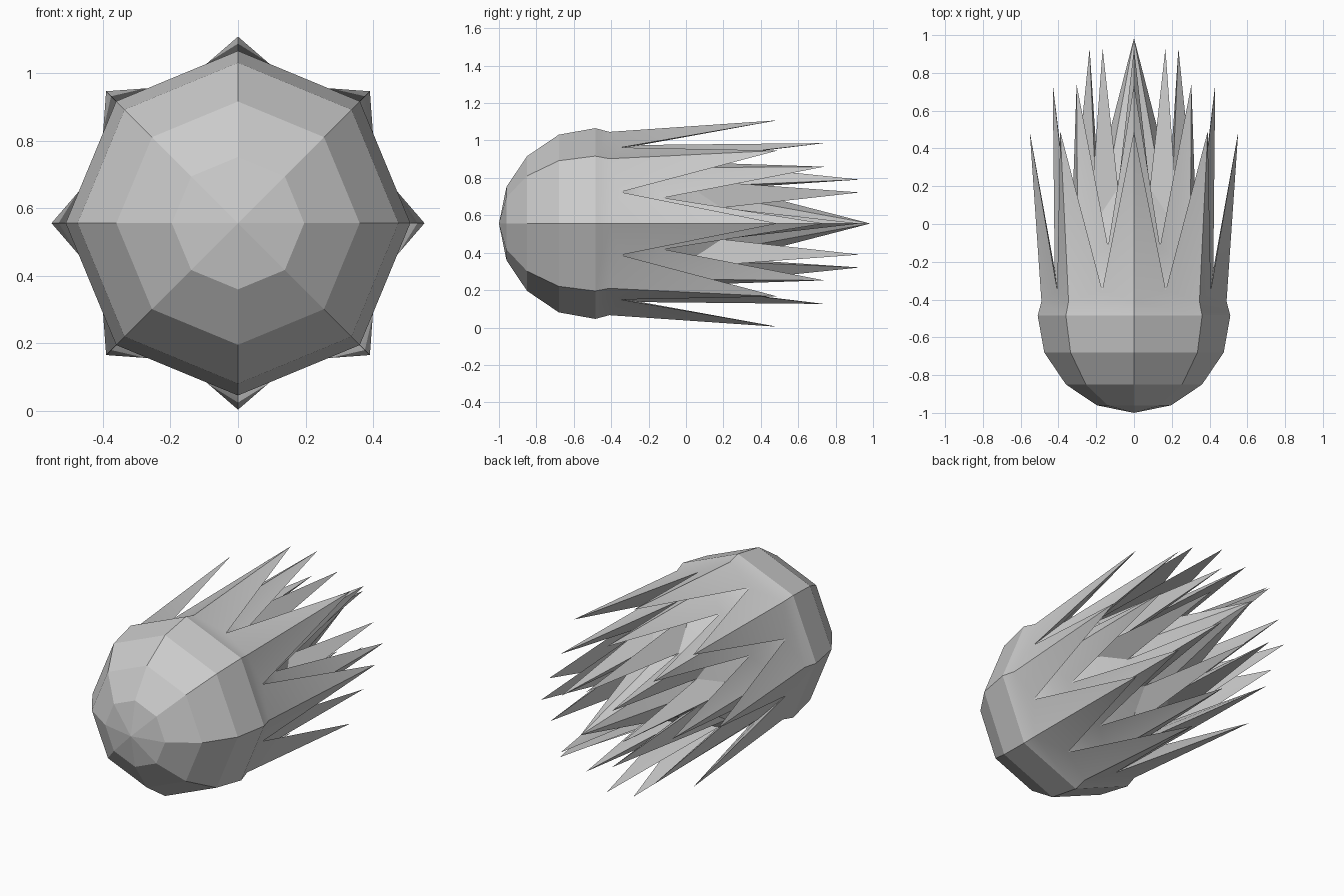
import bpy, bmesh
from math import sin, cos, pi, radians

if "Cube" in bpy.data.objects:
    bpy.data.objects.remove(bpy.data.objects["Cube"])

N = 8
CZ = 0.556  # height of the long axis


def pt(bm, r, y, step):
    a = step * 2 * pi / N
    return bm.verts.new((r * cos(a), y, CZ + r * sin(a)))


def ring(bm, r, y, offset=0.0):
    return [pt(bm, r, y, k + offset) for k in range(N)]


bm = bmesh.new()

# rounded eight-sided head
nose = bm.verts.new((0, -1.0, CZ))
prev = ring(bm, 0.196, -0.96)
flat = [bm.faces.new((nose, prev[k], prev[(k + 1) % N])) for k in range(N)]
for r, y in [(0.36, -0.85), (0.475, -0.68), (0.51, -0.485), (0.49, -0.41)]:
    cur = ring(bm, r, y)
    for k in range(N):
        j = (k + 1) % N
        f = bm.faces.new((prev[k], cur[k], cur[j], prev[j]))
        if r != 0.49:
            flat.append(f)
    prev = cur

# three nested crowns of spikes: (valley r, y), (tip r, y), (next ring r, y)
layers = [
    ((0.44, -0.35), (0.552, 0.49), (0.42, -0.24)),
    ((0.36, -0.12), (0.43, 0.74), (0.335, -0.04)),
    ((0.22, 0.19), (0.235, 0.93), (0.19, 0.25)),
]
for valley, tip, inner in layers:
    v = ring(bm, *valley, 0.5)
    t = ring(bm, *tip)
    n = ring(bm, *inner)
    for k in range(N):
        j = (k + 1) % N
        bm.faces.new((prev[k], prev[j], v[k]))        # outer web
        bm.faces.new((prev[k], v[k], t[k]))           # spike outside
        bm.faces.new((prev[k], t[k], v[k - 1]))
        bm.faces.new((n[k], t[k], v[k]))              # spike underside
        bm.faces.new((n[k], v[k - 1], t[k]))
        bm.faces.new((v[k], n[j], n[k]))              # inner web
    prev = n

# central tail spike
end = bm.verts.new((0, 0.985, CZ))
for k in range(N):
    bm.faces.new((prev[k], prev[(k + 1) % N], end))

bmesh.ops.recalc_face_normals(bm, faces=bm.faces)
flat_ids = set(flat)
bm.faces.index_update()
flat_idx = [f.index for f in flat_ids]
me = bpy.data.meshes.new("fireball")
bm.to_mesh(me)
bm.free()
obj = bpy.data.objects.new("fireball", me)
bpy.context.collection.objects.link(obj)

# smooth flames, faceted head
bpy.context.view_layer.objects.active = obj
obj.select_set(True)
bpy.ops.object.shade_smooth_by_angle(angle=radians(30))
for i in flat_idx:
    me.polygons[i].use_smooth = False
